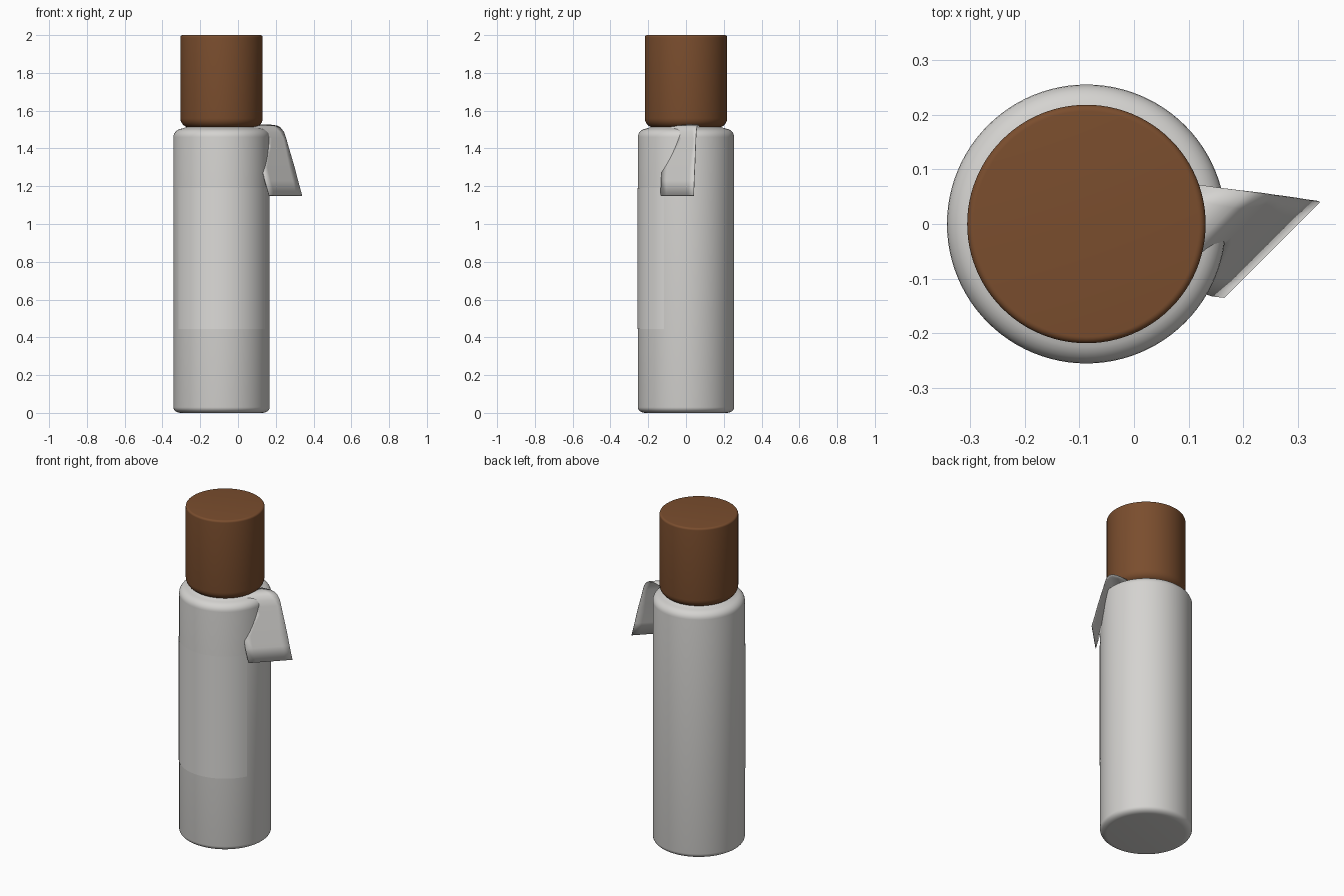
import bpy, bmesh, math
from mathutils import Vector

cube = bpy.data.objects.get("Cube")
if cube:
    bpy.data.objects.remove(cube, do_unlink=True)

AXIS_X = -0.087


def material(name, color, roughness=0.6):
    m = bpy.data.materials.new(name)
    m.use_nodes = True
    m.diffuse_color = (*color, 1)
    bsdf = m.node_tree.nodes["Principled BSDF"]
    bsdf.inputs["Base Color"].default_value = (*color, 1)
    bsdf.inputs["Roughness"].default_value = roughness
    return m


glass = material("warm_white", (0.66, 0.65, 0.63))
paper = material("label_white", (0.72, 0.71, 0.69))
wood = material("brown_wood", (0.195, 0.075, 0.027))


def finish(name, bm, mat, angle=35):
    mesh = bpy.data.meshes.new(name)
    bm.to_mesh(mesh)
    bm.free()
    mesh.materials.append(mat)
    ob = bpy.data.objects.new(name, mesh)
    bpy.context.collection.objects.link(ob)
    bpy.ops.object.select_all(action="DESELECT")
    ob.select_set(True)
    bpy.context.view_layer.objects.active = ob
    bpy.ops.object.shade_smooth_by_angle(angle=math.radians(angle))
    return ob


def lathe(name, profile, mat, sides=96):
    """Closed solid turned around the bottle axis from (radius, z) points."""
    bm = bmesh.new()
    rings = []
    for r, z in profile:
        rings.append([bm.verts.new((AXIS_X + r * math.cos(a), r * math.sin(a), z))
                      for a in (math.tau * i / sides for i in range(sides))])
    for low, high in zip(rings, rings[1:]):
        for i in range(sides):
            j = (i + 1) % sides
            bm.faces.new((low[i], low[j], high[j], high[i]))
    bm.faces.new(rings[0][::-1])
    bm.faces.new(rings[-1])
    return finish(name, bm, mat)


def fillet(cx, cz, rx, rz, start, end, steps=6):
    """Elliptical corner for a lathe profile, angles in degrees."""
    angles = [math.radians(start + (end - start) * i / steps) for i in range(steps + 1)]
    return [(cx + rx * math.cos(a), cz + rz * math.sin(a)) for a in angles]


# Bottle body with rounded base and shoulder, and the neck under the cap
lathe("bottle_body",
      fillet(0.215, 0.03, 0.04, 0.03, -90, 0)
      + fillet(0.205, 1.46, 0.05, 0.045, 0, 80)
      + [(0.17, 1.518), (0.16, 1.53)], glass)

# Cap, softly rounded below and crisp above
lathe("cap",
      fillet(0.168, 1.56, 0.05, 0.05, -90, 0)
      + fillet(0.206, 1.988, 0.012, 0.012, 0, 90), wood)

# Thin paper label wrapped around the front
bm = bmesh.new()
columns = 32
half_angle = math.radians(63)
bottom, top = [], []
for i in range(columns + 1):
    a = -half_angle + 2 * half_angle * i / columns
    x, y = AXIS_X + 0.257 * math.sin(a), -0.257 * math.cos(a)
    bottom.append(bm.verts.new((x, y, 0.445)))
    top.append(bm.verts.new((x, y, 1.19)))
for i in range(columns):
    bm.faces.new((bottom[i], bottom[i + 1], top[i + 1], top[i]))
finish("front_label", bm, paper)

# Folded tag draped diagonally over the shoulder:
# each row is (distance out, height, near edge, far edge)
rows = [(0.04, 1.517, -0.10, 0.185), (0.11, 1.526, -0.10, 0.238),
        (0.15, 1.521, -0.08, 0.268), (0.17, 1.510, -0.06, 0.283),
        (0.19, 1.487, 0.03, 0.298), (0.203, 1.455, 0.125, 0.307),
        (0.217, 1.41, 0.10, 0.318), (0.234, 1.36, 0.045, 0.331),
        (0.254, 1.30, 0.0, 0.346), (0.275, 1.23, 0.01, 0.361),
        (0.30, 1.15, 0.03, 0.38)]
bm = bmesh.new()
strips = []
segments = 6
for s, z, near, far in rows:
    strip = []
    for i in range(segments + 1):
        t = near + (far - near) * i / segments
        strip.append(bm.verts.new(Vector(((s + t) / 2, (t - s) / 2, z))))
    strips.append(strip)
for upper, lower in zip(strips, strips[1:]):
    for i in range(segments):
        bm.faces.new((upper[i], lower[i], lower[i + 1], upper[i + 1]))
tag = finish("neck_tag", bm, glass, 60)
thick = tag.modifiers.new("paper_thickness", "SOLIDIFY")
thick.thickness = 0.003
